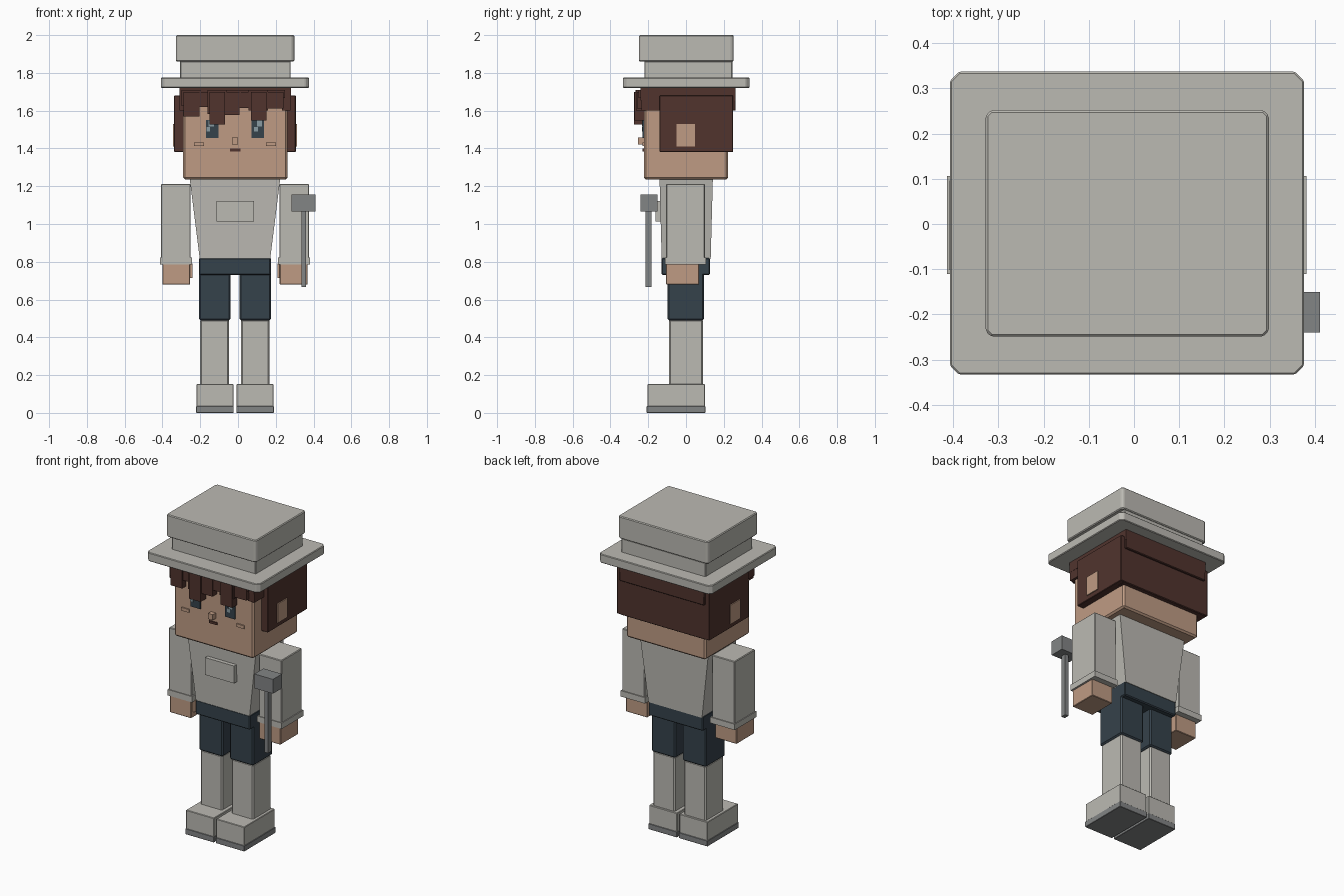
import bpy, bmesh

CX = -0.016  # symmetry plane of the figure


def material(name, rgb):
    m = bpy.data.materials.new(name)
    m.diffuse_color = (*rgb, 1)
    return m


CLOTH = material("light grey cloth", (0.50, 0.49, 0.45))
SKIN = material("skin", (0.52, 0.33, 0.23))
HAIR = material("brown hair", (0.082, 0.034, 0.027))
NAVY = material("navy cloth", (0.036, 0.054, 0.070))
METAL = material("mid grey", (0.225, 0.232, 0.235))
GLINT = material("eye glint", (0.25, 0.33, 0.36))


def box(name, x, y, z, mat, bevel=0.0, taper=None, corner=0.0):
    """Box from (min, max) ranges; taper scales the bottom ring in x and y;
    corner chamfers the upright edges, bevel softens every edge."""
    bm = bmesh.new()
    bmesh.ops.create_cube(bm, size=1)
    mx, my = sum(x) / 2, sum(y) / 2
    for v in bm.verts:
        sx, sy = taper if taper and v.co.z < 0 else (1, 1)
        v.co.x = mx + v.co.x * (x[1] - x[0]) * sx
        v.co.y = my + v.co.y * (y[1] - y[0]) * sy
        v.co.z = sum(z) / 2 + v.co.z * (z[1] - z[0])
    if corner:
        upright = [e for e in bm.edges
                   if abs(e.verts[0].co.z - e.verts[1].co.z) > 1e-4]
        bmesh.ops.bevel(bm, geom=upright, offset=corner, segments=1,
                        affect='EDGES', profile=0.5)
    me = bpy.data.meshes.new(name)
    bm.to_mesh(me)
    bm.free()
    me.materials.append(mat)
    ob = bpy.data.objects.new(name, me)
    bpy.context.collection.objects.link(ob)
    if bevel:
        mod = ob.modifiers.new("edge", 'BEVEL')
        mod.width = bevel
        mod.segments = 1
    return ob


def pair(name, x, y, z, mat, bevel=0.0):
    """Left and right copies; x is the distance range from the symmetry plane."""
    box("right_" + name, (CX + x[0], CX + x[1]), y, z, mat, bevel)
    box("left_" + name, (CX - x[1], CX - x[0]), y, z, mat, bevel)


# Hat
box("hat_brim", (-0.407, 0.376), (-0.333, 0.337), (1.72, 1.775), CLOTH, 0.004, corner=0.02)
box("hat_band", (-0.307, 0.278), (-0.22, 0.246), (1.77, 1.862), CLOTH, 0.004)
box("hat_crown", (-0.328, 0.298), (-0.249, 0.252), (1.86, 2.0), CLOTH, 0.005, corner=0.012)

# Head and hair
box("head", (-0.29, 0.262), (-0.222, 0.222), (1.235, 1.725), SKIN, 0.01)
box("hair_cap", (-0.31, 0.28), (-0.24, 0.263), (1.655, 1.725), HAIR)
box("hair_back_upper", (-0.31, 0.28), (0.05, 0.263), (1.6, 1.70), HAIR, 0.004)
box("hair_back_lower", (-0.31, 0.28), (0.19, 0.25), (1.38, 1.61), HAIR, 0.004)
pair("side_hair", (0.27, 0.322), (-0.14, 0.25), (1.382, 1.68), HAIR, 0.003)
pair("temple_hair", (0.25, 0.295), (-0.235, -0.1), (1.60, 1.72), HAIR)
pair("ear", (0.27, 0.328), (-0.05, 0.047), (1.41, 1.53), SKIN)

# Fringe locks: x start, x end, lower end, front depth
for i, (x0, x1, low, front) in enumerate([
        (-0.288, -0.205, 1.57, -0.262), (-0.225, -0.12, 1.62, -0.255),
        (-0.15, -0.068, 1.527, -0.275), (-0.10, 0.008, 1.577, -0.265),
        (-0.012, 0.075, 1.615, -0.258), (0.068, 0.15, 1.547, -0.272),
        (0.14, 0.24, 1.612, -0.26)]):
    box(f"fringe_lock_{i + 1}", (x0, x1), (front, -0.215), (low, 1.70), HAIR)
    box(f"fringe_step_{i + 1}", (x0 - 0.012, x1 + 0.008), (front + 0.008, -0.215),
        (low + 0.055, 1.71), HAIR)

# Face details
pair("eye", (0.087, 0.154), (-0.229, -0.22), (1.455, 1.55), NAVY)
for side, x in (("right", 0.10), ("left", -0.155)):
    box(side + "_glint_large", (x, x + 0.027), (-0.234, -0.228), (1.515, 1.547), GLINT)
    box(side + "_glint_small", (x - 0.015, x + 0.006), (-0.233, -0.228), (1.49, 1.513), GLINT)
pair("cheek", (0.165, 0.218), (-0.23, -0.222), (1.412, 1.432), SKIN)
box("nose", (-0.032, 0.001), (-0.253, -0.22), (1.422, 1.457), SKIN)
box("mouth", (-0.043, 0.013), (-0.229, -0.22), (1.385, 1.4), HAIR)

# Torso
box("shirt", (-0.255, 0.223), (-0.14, 0.142), (0.815, 1.236), CLOTH,
    taper=(0.78, 0.92))
box("chest_pocket", (-0.115, 0.086), (-0.162, -0.12), (1.013, 1.122), CLOTH)

# Arms
pair("sleeve", (0.235, 0.392), (-0.105, 0.1), (0.81, 1.212), CLOTH, 0.004)
pair("cuff", (0.227, 0.397), (-0.11, 0.106), (0.785, 0.822), CLOTH)
pair("hand", (0.237, 0.385), (-0.105, 0.07), (0.68, 0.79), SKIN, 0.003)
pair("thumb", (0.224, 0.245), (-0.085, -0.03), (0.715, 0.79), SKIN)

# Shorts, legs and shoes
box("shorts_waist", (-0.206, 0.174), (-0.13, 0.127), (0.73, 0.822), NAVY, 0.006)
pair("shorts_leg", (0.024, 0.19), (-0.097, 0.096), (0.49, 0.745), NAVY, 0.008)
pair("sock", (0.032, 0.184), (-0.091, 0.09), (0.14, 0.495), CLOTH, 0.008)
pair("shoe", (0.008, 0.203), (-0.205, 0.1), (0.03, 0.152), CLOTH, 0.003)
pair("sole", (0.007, 0.206), (-0.208, 0.103), (0.0, 0.036), METAL, 0.002)

# Hammer
box("hammer_handle", (0.335, 0.36), (-0.215, -0.182), (0.667, 1.07), METAL)
box("hammer_head", (0.282, 0.411), (-0.24, -0.15), (1.065, 1.155), METAL)
